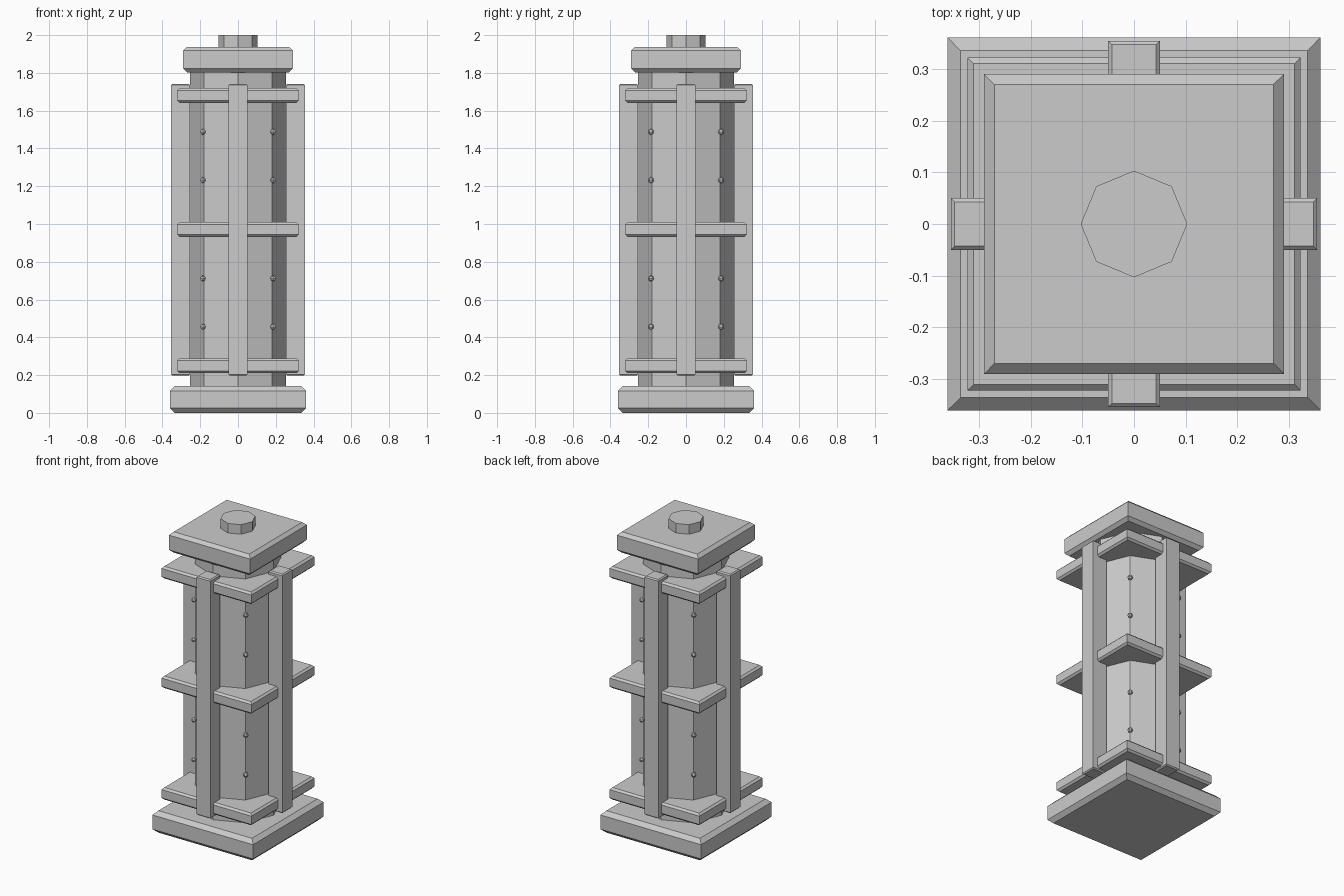
import bpy, bmesh, math

if "Cube" in bpy.data.objects:
    bpy.data.objects.remove(bpy.data.objects["Cube"])

def finish(name, bm):
    bmesh.ops.recalc_face_normals(bm, faces=bm.faces)
    mesh = bpy.data.meshes.new(name)
    bm.to_mesh(mesh)
    bm.free()
    ob = bpy.data.objects.new(name, mesh)
    bpy.context.collection.objects.link(ob)
    return ob

def slab(name, hx, hy, z0, z1, c, centre=(0, 0)):
    """Block whose top and bottom rims are chamfered; upright edges stay sharp."""
    bm = bmesh.new()
    loops = []
    for z, d in ((z0, c), (z0 + c, 0), (z1 - c, 0), (z1, c)):
        loops.append([bm.verts.new((centre[0] + sx * (hx - d), centre[1] + sy * (hy - d), z))
                      for sx, sy in ((-1, -1), (1, -1), (1, 1), (-1, 1))])
    for a, b in zip(loops, loops[1:]):
        for i in range(4):
            j = (i + 1) % 4
            bm.faces.new((a[i], a[j], b[j], b[i]))
    bm.faces.new(loops[0][::-1])
    bm.faces.new(loops[-1])
    return finish(name, bm)

def octagon(name, r, z0, z1):
    """Eight-sided prism with corners on the axes."""
    bm = bmesh.new()
    ring = [bm.verts.new((r * math.cos(i * math.pi / 4), r * math.sin(i * math.pi / 4), z0))
            for i in range(8)]
    face = bm.faces.new(ring)
    ext = bmesh.ops.extrude_face_region(bm, geom=[face], use_keep_orig=True)
    for v in ext["geom"]:
        if isinstance(v, bmesh.types.BMVert):
            v.co.z = z1
    return finish(name, bm)

# Base, column, cap and top knob
slab("base", 0.36, 0.36, 0, 0.142, 0.025)
octagon("column", 0.255, 0.13, 1.81)
slab("cap", 0.29, 0.29, 1.803, 1.938, 0.02)
octagon("top_knob", 0.103, 1.93, 2.0)

# Square bands around the column
for name, z in (("lower_band", 0.25), ("middle_band", 0.971), ("upper_band", 1.68)):
    slab(name, 0.322, 0.322, z - 0.039, z + 0.039, 0.012)

# Upright posts on the four sides
for name, cx, cy in (("front_post", 0, -1), ("back_post", 0, 1),
                     ("left_post", -1, 0), ("right_post", 1, 0)):
    slab(name, 0.05, 0.05, 0.197, 1.742, 0.007, (cx * 0.304, cy * 0.304))

# Small rivets along the diagonal corners of the column
bm = bmesh.new()
for z in (0.456, 0.712, 1.232, 1.488):
    for sx in (-1, 1):
        for sy in (-1, 1):
            res = bmesh.ops.create_uvsphere(bm, u_segments=6, v_segments=4, radius=0.016)
            bmesh.ops.translate(bm, verts=res["verts"], vec=(sx * 0.186, sy * 0.186, z))
finish("rivets", bm)
